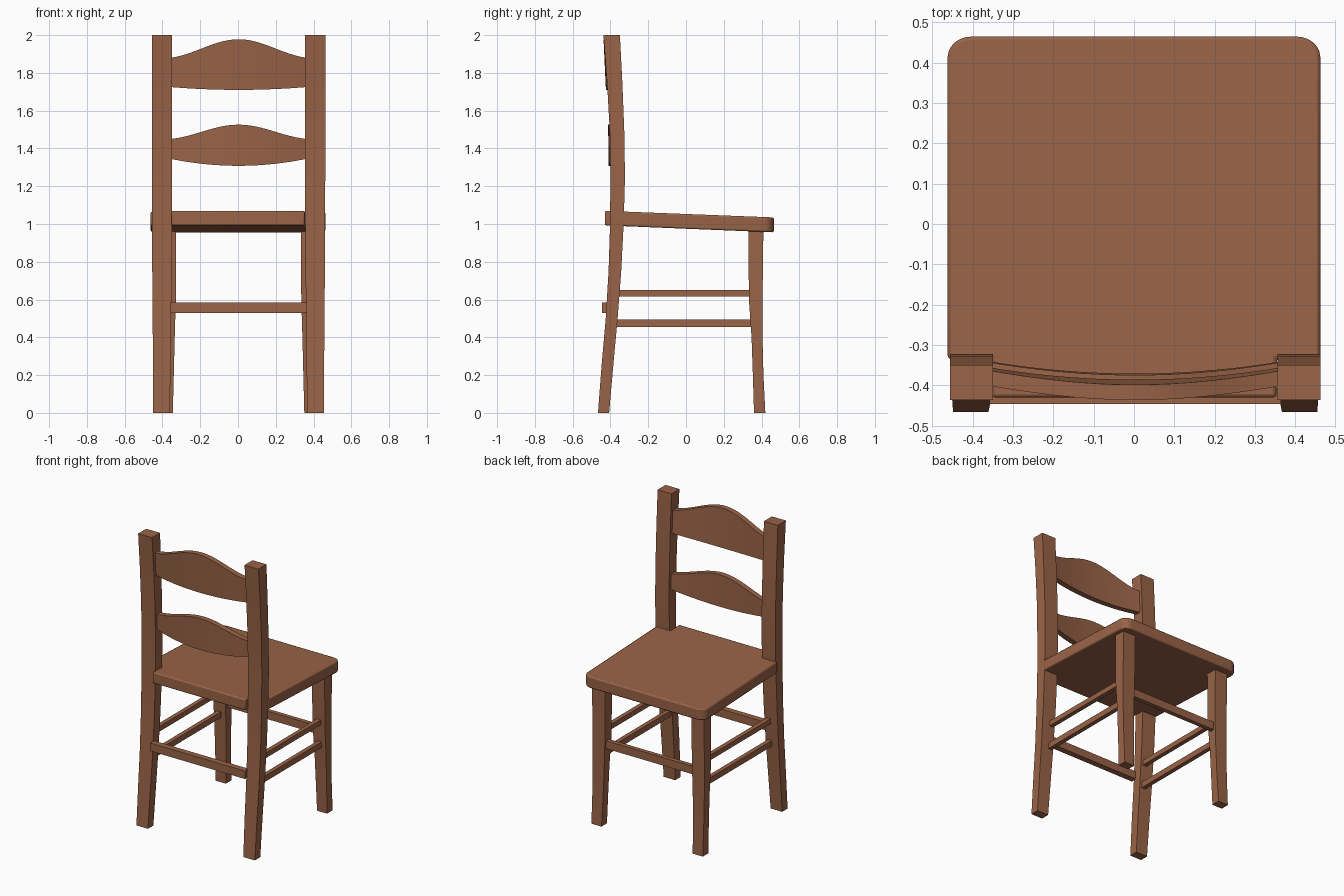
import bpy, bmesh, math

if "Cube" in bpy.data.objects:
    bpy.data.objects.remove(bpy.data.objects["Cube"])

wood = bpy.data.materials.new("brown wood")
wood.diffuse_color = (0.32, 0.125, 0.063, 1)
wood.use_nodes = True
wood.node_tree.nodes["Principled BSDF"].inputs["Base Color"].default_value = wood.diffuse_color


def make(name, rings, bevel=0.004):
    """Skin a closed solid through a list of equal-length rings."""
    bm = bmesh.new()
    loops = [[bm.verts.new(p) for p in r] for r in rings]
    n = len(loops[0])
    for a, b in zip(loops, loops[1:]):
        for i in range(n):
            j = (i + 1) % n
            bm.faces.new((a[i], a[j], b[j], b[i]))
    bm.faces.new(loops[0])
    bm.faces.new(loops[-1])
    bmesh.ops.recalc_face_normals(bm, faces=bm.faces)
    me = bpy.data.meshes.new(name)
    bm.to_mesh(me)
    bm.free()
    me.materials.append(wood)
    ob = bpy.data.objects.new(name, me)
    bpy.context.collection.objects.link(ob)
    if bevel:
        m = ob.modifiers.new("soft edges", 'BEVEL')
        m.width, m.segments, m.limit_method = bevel, 2, 'ANGLE'
        m.angle_limit = math.radians(40)
    bpy.context.view_layer.objects.active = ob
    ob.select_set(True)
    bpy.ops.object.shade_smooth_by_angle(angle=math.radians(30))
    ob.select_set(False)
    return ob


def rect(x0, x1, y0, y1, z):
    return [(x0, y0, z), (x1, y0, z), (x1, y1, z), (x0, y1, z)]


def box(name, x0, x1, y0, y1, z0, z1):
    make(name, [rect(x0, x1, y0, y1, z0), rect(x0, x1, y0, y1, z1)], 0)


# rows: z, back y, front y, inner x, outer x
POST = [(0, -.466, -.407, .364, .452), (.25, -.447, -.385, .360, .453),
        (.5, -.425, -.362, .357, .455), (.75, -.410, -.343, .355, .457),
        (1.0, -.402, -.330, .353, .458), (1.25, -.400, -.323, .353, .459),
        (1.5, -.404, -.327, .353, .459), (1.75, -.418, -.337, .353, .459),
        (2, -.437, -.350, .353, .459)]
LEG = [(0, .360, .420, .348, .425), (.2, .354, .410, .343, .425),
       (.4, .347, .405, .338, .426), (.6, .333, .405, .332, .427),
       (.99, .330, .410, .330, .427)]

for s, side in ((-1, "left"), (1, "right")):
    for name, rows in (("back_post_", POST), ("front_leg_", LEG)):
        make(name + side, [rect(s * xi + .003, s * xo + .003, y0, y1, z)
                           for z, y0, y1, xi, xo in rows], 0)
    # pair of side rungs
    xs = sorted((s * .37, s * .40))
    box("upper_side_rung_" + side, *xs, -.37, .35, .615, .65)
    box("lower_side_rung_" + side, *xs, -.39, .36, .455, .495)

# cross rungs
box("back_rung", -.358, .365, -.446, -.405, .53, .585)
box("front_rung", -.35, .35, .36, .39, .53, .585)

# seat: notched around the posts, rounded front corners, sloping to the front
half = [(.353, -.43), (.353, -.335), (.462, -.335)]
for i in range(7):
    a = math.radians(15 * i)
    half.append((.402 + .06 * math.cos(a), .415 + .05 * math.sin(a)))
outline = half + [(-x, y) for x, y in reversed(half)]
make("seat", [[(x, y, .975 - .041 * y) for x, y in outline],
              [(x, y, 1.053 - .039 * y) for x, y in outline]], .008)


def slat(name, z_low, z_high, dip, rise, y_back, lean):
    """Bowed back slat with a crest in the middle."""
    rings = []
    for i in range(25):
        t = i / 12 - 1
        x = .36 * t
        bow = .03 * t * t
        bell = (1 + math.cos(math.pi * t)) / 2
        lo = z_low - dip * (1 - t * t)
        hi = z_high + rise * (.75 * bell + .25 * (1 - t * t))
        yl = y_back + bow
        yh = yl - lean * (hi - z_low)
        rings.append([(x + .003, yl, lo), (x + .003, yl + .038, lo),
                      (x + .003, yh + .038, hi), (x + .003, yh, hi)])
    make(name, rings, 0)


slat("upper_back_slat", 1.725, 1.88, .015, .098, -.424, .05)
slat("lower_back_slat", 1.345, 1.45, .037, .076, -.409, .02)
